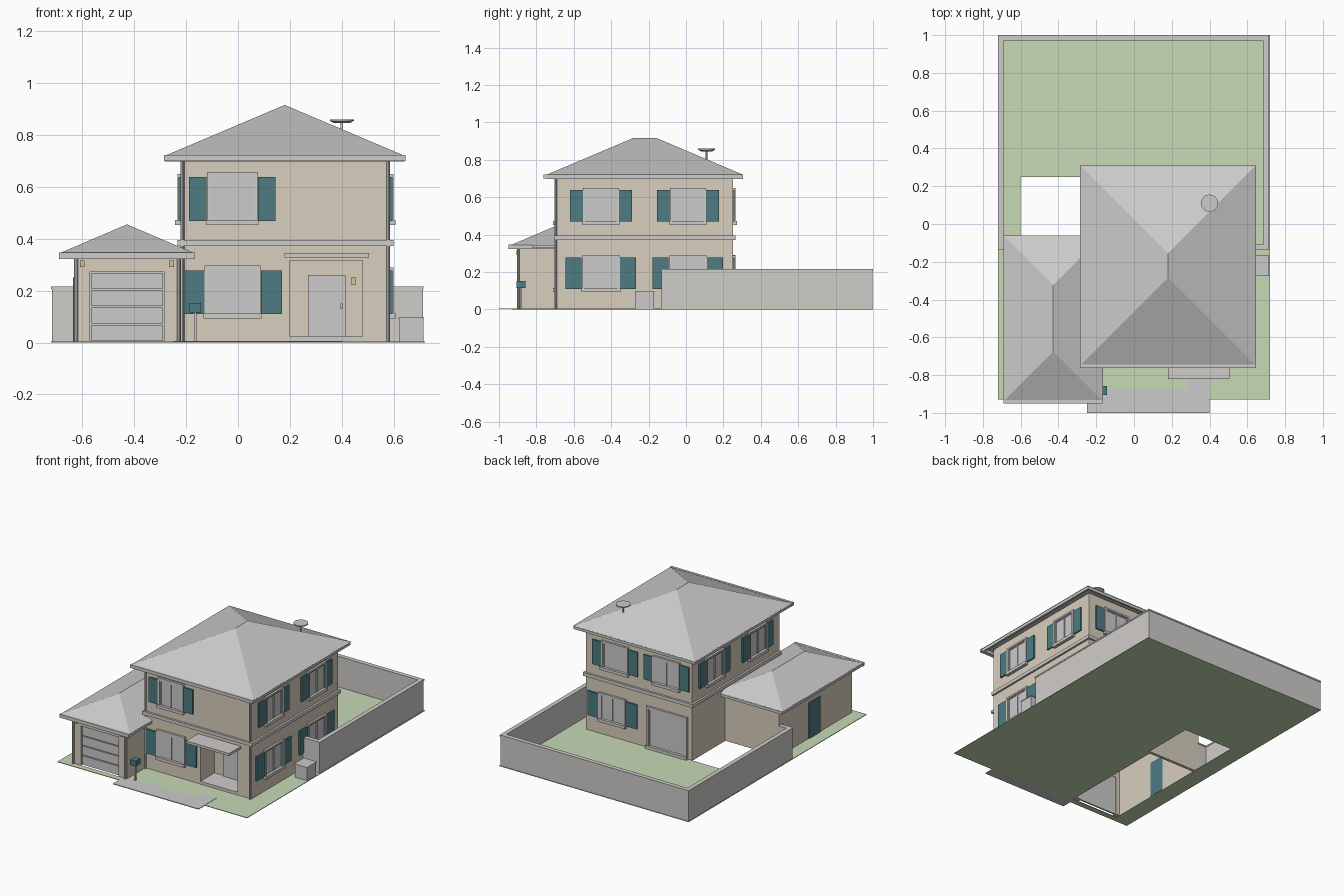
import bpy, bmesh
from mathutils import Matrix, Vector

if "Cube" in bpy.data.objects:
    bpy.data.objects.remove(bpy.data.objects["Cube"])


def material(name, rgb):
    m = bpy.data.materials.new(name)
    m.diffuse_color = (*rgb, 1)
    m.use_nodes = True
    m.node_tree.nodes["Principled BSDF"].inputs["Base Color"].default_value = m.diffuse_color
    return m


WALL = material("cream_wall", (0.69, 0.62, 0.51))
TEAL = material("teal_paint", (0.075, 0.2, 0.225))
GRASS = material("grass", (0.57, 0.7, 0.47))
TRIM = material("light_trim", (0.63, 0.61, 0.59))
AMBER = material("lamp_amber", (0.7, 0.56, 0.32))


def finish(name, bm, mat=None):
    bmesh.ops.recalc_face_normals(bm, faces=bm.faces)
    me = bpy.data.meshes.new(name)
    bm.to_mesh(me)
    bm.free()
    ob = bpy.data.objects.new(name, me)
    bpy.context.collection.objects.link(ob)
    if mat:
        me.materials.append(mat)
    return ob


def boxes(name, items, mat=None):
    """One object from boxes given as (x0, x1, y0, y1, z0, z1)."""
    bm = bmesh.new()
    for x0, x1, y0, y1, z0, z1 in items:
        m = Matrix.Translation(((x0 + x1) / 2, (y0 + y1) / 2, (z0 + z1) / 2))
        m = m @ Matrix.Diagonal((x1 - x0, y1 - y0, z1 - z0, 1))
        bmesh.ops.create_cube(bm, size=1, matrix=m)
    return finish(name, bm, mat)


def prism(name, pts, z0, z1, mat=None):
    bm = bmesh.new()
    f = bm.faces.new([bm.verts.new((x, y, z0)) for x, y in pts])
    top = bmesh.ops.extrude_face_region(bm, geom=[f])["geom"]
    bmesh.ops.translate(bm, vec=(0, 0, z1 - z0),
                        verts=[v for v in top if isinstance(v, bmesh.types.BMVert)])
    return finish(name, bm, mat)


def cones(name, items, segments=12, mat=None):
    """One object from vertical cones given as (x, y, z0, z1, r0, r1)."""
    bm = bmesh.new()
    for x, y, z0, z1, r0, r1 in items:
        bmesh.ops.create_cone(bm, cap_ends=True, segments=segments, radius1=r0, radius2=r1,
                              depth=z1 - z0, matrix=Matrix.Translation((x, y, (z0 + z1) / 2)))
    return finish(name, bm, mat)


def hip_roof(name, x0, x1, y0, y1, z0, z1):
    h, xm = (x1 - x0) / 2, (x0 + x1) / 2
    bm = bmesh.new()
    a, b, c, d, e, f = [bm.verts.new(p) for p in (
        (x0, y0, z0), (x1, y0, z0), (x1, y1, z0), (x0, y1, z0),
        (xm, y0 + h, z1), (xm, y1 - h, z1))]
    for face in ((a, b, e), (b, c, f, e), (c, d, f), (d, a, e, f), (d, c, b, a)):
        bm.faces.new(face)
    return finish(name, bm)


def ring(x0, x1, y0, y1, z0, z1, t):
    return [(x0, x1, y0, y0 + t, z0, z1), (x0, x1, y1 - t, y1, z0, z1),
            (x0, x0 + t, y0 + t, y1 - t, z0, z1), (x1 - t, x1, y0 + t, y1 - t, z0, z1)]


# house walls, with an entrance recess in the ground floor
HX0, HX1, HY0, HY1 = -0.22, 0.585, -0.69, 0.25
RX0, RX1, RY = 0.2, 0.48, -0.54
prism("ground_floor_walls", [(HX0, HY0), (RX0, HY0), (RX0, RY), (RX1, RY), (RX1, HY0),
                             (HX1, HY0), (HX1, HY1), (HX0, HY1)], 0.002, 0.315, WALL)
boxes("upper_floor_walls", [(HX0, HX1, HY0, HY1, 0.315, 0.712)], WALL)
boxes("belt_course", [(HX0 - 0.014, HX1 + 0.014, HY0 - 0.014, HY1 + 0.014, 0.372, 0.395)], TRIM)

# roofs, eaves boards and front gutters
hip_roof("main_roof", -0.285, 0.645, -0.75, 0.31, 0.718, 0.915)
boxes("main_fascia", ring(-0.281, 0.641, -0.746, 0.306, 0.698, 0.72, 0.014))
boxes("main_gutter", [(-0.285, 0.645, -0.762, -0.745, 0.7, 0.722)], TRIM)
hip_roof("garage_roof", -0.69, -0.165, -0.938, -0.06, 0.343, 0.455)
boxes("garage_fascia", ring(-0.686, -0.169, -0.934, -0.064, 0.322, 0.345, 0.014))
boxes("garage_gutter", [(-0.69, -0.165, -0.95, -0.933, 0.322, 0.346)], TRIM)

# hollow garage with an open front
GX0, GX1, GY0, GY1, GZ = -0.63, -0.22, -0.89, -0.11, 0.343
boxes("garage_walls", [
    (GX0, GX0 + 0.03, GY0, GY1, 0.002, GZ), (GX1 - 0.02, GX1, GY0, GY1, 0.002, GZ),
    (GX0 + 0.03, GX1 - 0.02, GY1 - 0.02, GY1, 0.002, GZ),
    (GX0 + 0.03, -0.57, GY0, GY0 + 0.03, 0.002, GZ),
    (-0.285, GX1 - 0.02, GY0, GY0 + 0.03, 0.002, GZ),
    (-0.57, -0.285, GY0, GY0 + 0.03, 0.273, GZ)], WALL)
boxes("garage_door", [(-0.572, -0.283, GY0 + 0.018, GY0 + 0.026, 0.002, 0.275)] +
      [(-0.565, -0.29, GY0 + 0.01, GY0 + 0.02, 0.006 + i * 0.067, 0.067 + i * 0.067) for i in range(4)])
boxes("garage_side_door", [(GX0 - 0.006, GX0 + 0.032, -0.55, -0.43, 0.004, 0.25)], TEAL)

# windows: u runs along the wall, d points out of it
frames, glass, sills, shutters = [], [], [], []


def on_wall(side, u0, u1, z0, z1, d0, d1):
    return {"front": (u0, u1, HY0 - d1, HY0 - d0, z0, z1),
            "back": (u0, u1, HY1 + d0, HY1 + d1, z0, z1),
            "right": (HX1 + d0, HX1 + d1, u0, u1, z0, z1),
            "left": (HX0 - d1, HX0 - d0, u0, u1, z0, z1)}[side]


def window(side, u, z0, z1, half, border, shutter):
    def bar(a, b, lo, hi, d1):
        return on_wall(side, u + a, u + b, lo, hi, -0.002, d1)
    o = half + border
    glass.append(bar(-half, half, z0, z1, 0.004))
    for s in (-1, 1):
        a, b = sorted((s * half, s * o))
        frames.append(bar(a, b, z0, z1, 0.014))
        a, b = sorted((s * half, s * (half - 0.008)))
        glass.append(bar(a, b, z0, z1, 0.009))
        if shutter:
            a, b = sorted((s * (o + 0.001), s * (o + shutter)))
            shutters.append(bar(a, b, z0 - 0.003, z1, 0.01))
    frames.append(bar(-o, o, z1, z1 + border, 0.014))
    glass.append(bar(-0.004, 0.004, z0, z1, 0.009))
    glass.append(bar(-half, half, z1 - 0.007, z1, 0.009))
    sills.append(bar(-o - 0.003, o + 0.003, z0 - 0.02, z0, 0.022))


UP, LOW = (0.472, 0.638), (0.113, 0.277)
window("front", -0.022, *UP, 0.08, 0.018, 0.068)
window("front", -0.021, *LOW, 0.088, 0.02, 0.083)
for y in (-0.455, 0.01):
    window("right", y, *UP, 0.084, 0.012, 0.07)
    window("left", y, *UP, 0.084, 0.012, 0.07)
    window("right", y, *LOW, 0.09, 0.012, 0.086)
for x in (0.36, -0.03):
    window("back", x, *UP, 0.09, 0.012, 0.07)
window("back", 0.38, *LOW, 0.09, 0.012, 0.086)
window("back", -0.035, 0.024, 0.277, 0.14, 0.014, 0)   # patio door
boxes("window_frames", frames, TRIM)
boxes("window_glass", glass)
boxes("window_sills", sills, TRIM)
boxes("shutters", shutters, TEAL)

# entrance
boxes("entrance_step", [(RX0, RX1, HY0 - 0.002, RY, 0.003, 0.024)], TRIM)
boxes("front_door", [(0.27, 0.415, RY - 0.01, RY + 0.002, 0.024, 0.26)])
boxes("door_handle", [(0.395, 0.403, RY - 0.02, RY - 0.01, 0.13, 0.15)])
boxes("entrance_canopy", [(0.18, 0.505, -0.82, HY0 + 0.002, 0.328, 0.345)], TRIM)
boxes("lamps", [(0.438, 0.453, RY - 0.016, RY, 0.222, 0.253)] +
      [(x - 0.009, x + 0.009, GY0 - 0.016, GY0, 0.29, 0.316) for x in (-0.6, -0.256)], AMBER)

# downspouts at the front corners
cones("downspouts", [(x, HY0 - 0.007, 0.003, 0.71, 0.007, 0.007) for x in (HX0 + 0.006, HX1 - 0.006)] +
      [(x, GY0 - 0.007, 0.003, 0.335, 0.007, 0.007) for x in (GX0 + 0.006, GX1 - 0.008)], 8)

# lawn with an open area under the garage and yard
bm = bmesh.new()
xs, ys = (-0.72, -0.6, -0.22, 0.72), (-0.93, -0.89, 0.25, 1.0)
grid = [[bm.verts.new((x, y, 0)) for x in xs] for y in ys]
faces = [bm.faces.new((grid[j][i], grid[j][i + 1], grid[j + 1][i + 1], grid[j + 1][i]))
         for j in range(3) for i in range(3) if (i, j) != (1, 1)]
up = bmesh.ops.extrude_face_region(bm, geom=faces)["geom"]
bmesh.ops.translate(bm, vec=(0, 0, 0.004), verts=[v for v in up if isinstance(v, bmesh.types.BMVert)])
finish("lawn", bm, GRASS)
prism("path", [(-0.25, -1), (0.4, -1), (0.4, -0.8), (0.28, -0.8), (0.28, -0.875), (-0.25, -0.875)],
      0.001, 0.006)


# garden wall with coping, returning to the house and garage
def garden_wall(t, z0, z1):
    return [(-0.705 - t, -0.705 + t, -0.12 - t, 0.985 + t, z0, z1),
            (0.7 - t, 0.7 + t, -0.12 - t, 0.985 + t, z0, z1),
            (-0.705 + t, 0.7 - t, 0.985 - t, 0.985 + t, z0, z1),
            (-0.705 + t, -0.625, -0.12 - t, -0.12 + t, z0, z1),
            (0.58, 0.7 - t, -0.12 - t, -0.12 + t, z0, z1)]


boxes("garden_wall", garden_wall(0.012, 0.002, 0.206), TRIM)
boxes("garden_wall_coping", garden_wall(0.015, 0.206, 0.216), TRIM)

# mailbox
boxes("mailbox", [(-0.186, -0.142, -0.905, -0.857, 0.115, 0.152)], TEAL)
boxes("mailbox_post", [(-0.169, -0.159, -0.886, -0.876, 0.003, 0.118)])

# air conditioner
boxes("air_conditioner", [(0.622, 0.714, -0.27, -0.172, 0.003, 0.09),
                          (0.618, 0.716, -0.274, -0.168, 0.09, 0.097)])

# rooftop dish on a pole
cones("roof_dish", [(0.4, 0.11, 0.78, 0.848, 0.005, 0.005),
                    (0.4, 0.11, 0.845, 0.853, 0.03, 0.045),
                    (0.4, 0.11, 0.853, 0.86, 0.046, 0.046)], 24)
